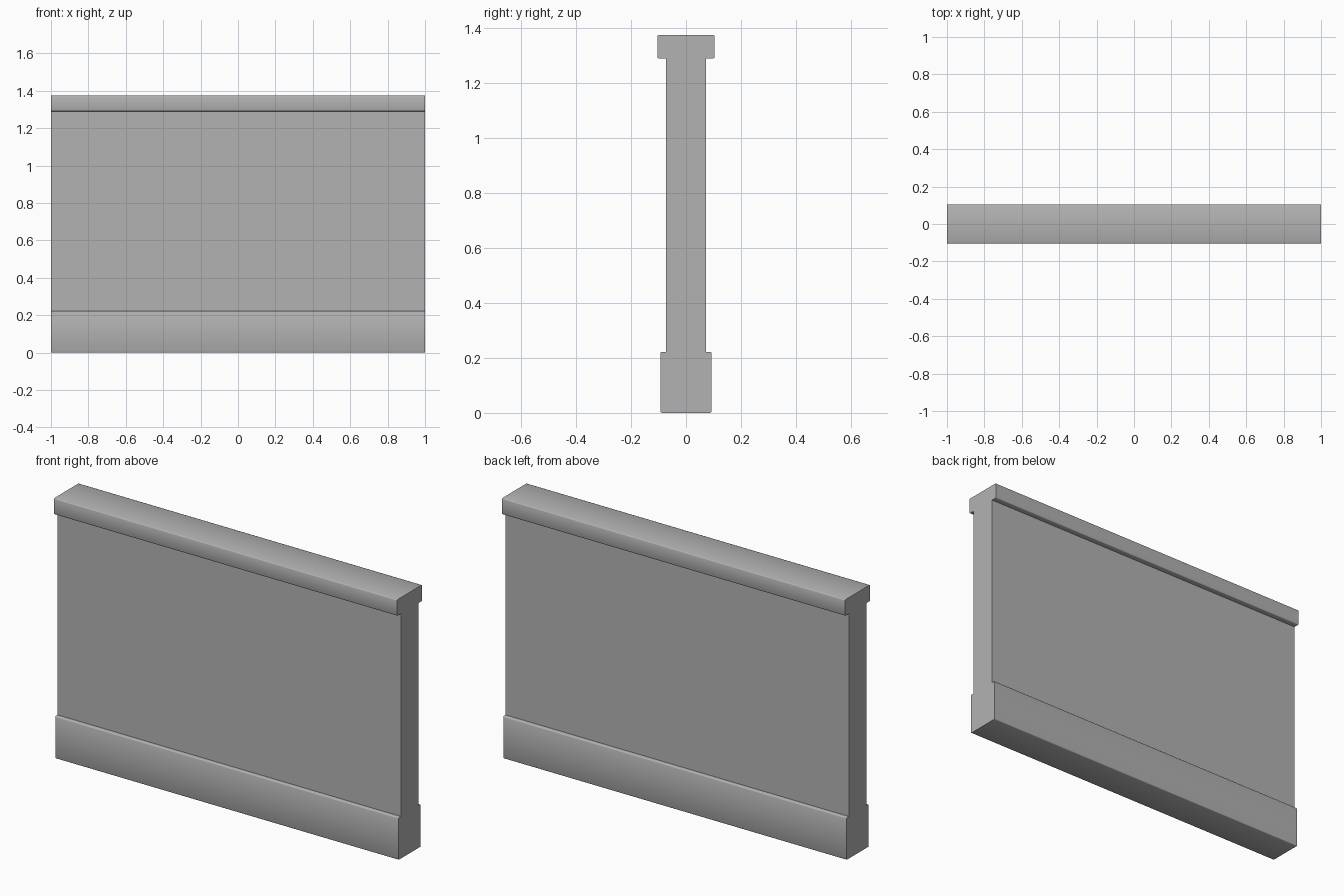
import bpy
import bmesh
import math

cube = bpy.data.objects.get("Cube")
if cube:
    bpy.data.objects.remove(cube, do_unlink=True)

HALF_LENGTH = 1.0
# Half cross-section (y, z): plinth, wall face, coping
HALF_PROFILE = [(0.093, 0), (0.093, 0.222), (0.073, 0.222),
                (0.073, 1.29), (0.104, 1.29), (0.104, 1.375)]

# Plain grey plaster
grey = bpy.data.materials.new("grey_plaster")
grey.use_nodes = True
colour = (0.45, 0.45, 0.45, 1)
grey.diffuse_color = colour
grey.node_tree.nodes["Principled BSDF"].inputs["Base Color"].default_value = colour

# Wall section: mirrored profile extruded along its length
profile = HALF_PROFILE + [(-y, z) for y, z in reversed(HALF_PROFILE)]
bm = bmesh.new()
end = bm.faces.new([bm.verts.new((-HALF_LENGTH, y, z)) for y, z in profile])
extruded = bmesh.ops.extrude_face_region(bm, geom=[end], use_keep_orig=True)
new_verts = [g for g in extruded["geom"] if isinstance(g, bmesh.types.BMVert)]
bmesh.ops.translate(bm, verts=new_verts, vec=(2 * HALF_LENGTH, 0, 0))
bmesh.ops.recalc_face_normals(bm, faces=bm.faces)

# Softened long edges; inner corners and the two ends stay crisp
long_edges = [e for e in bm.edges
              if abs(e.verts[0].co.x - e.verts[1].co.x) > HALF_LENGTH and e.is_convex]
bmesh.ops.bevel(bm, geom=long_edges, offset=0.005, segments=2,
                profile=0.5, affect='EDGES')

mesh = bpy.data.meshes.new("wall_panel")
bm.to_mesh(mesh)
bm.free()
mesh.materials.append(grey)
wall = bpy.data.objects.new("wall_panel", mesh)
bpy.context.collection.objects.link(wall)

# Smooth the rounded edges, keep corners sharp
bpy.context.view_layer.objects.active = wall
wall.select_set(True)
bpy.ops.object.shade_smooth_by_angle(angle=math.radians(50))
